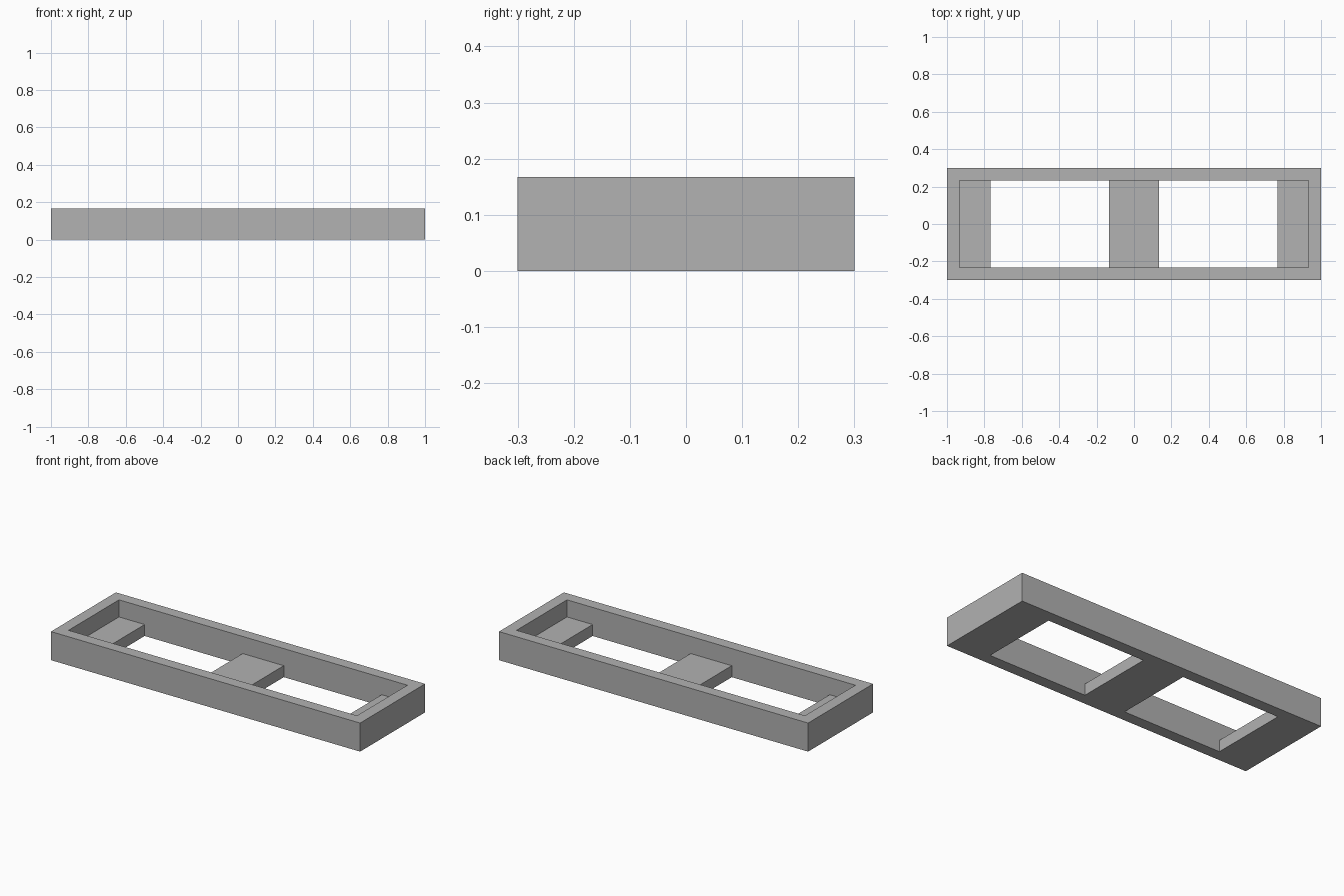
import bpy
import bmesh

cube = bpy.data.objects.get("Cube")
if cube:
    bpy.data.objects.remove(cube, do_unlink=True)

# One plain grey for the whole tray
grey = bpy.data.materials.new("plain grey")
grey.use_nodes = True
colour = (0.445, 0.445, 0.445, 1)
grey.diffuse_color = colour
grey.node_tree.nodes["Principled BSDF"].inputs["Base Color"].default_value = colour

# Grid lines of the frame: outer edge, rim, ledges and centre bridge
half = [0.133, 0.767, 0.933, 1.0]
xs = [-x for x in reversed(half)] + half
ys = [-0.3, -0.233, 0.233, 0.3]
zs = [0, 0.067, 0.167]
RIM_COLUMNS = (0, len(xs) - 2)
PLATE_COLUMNS = (1, 3, 5)


def solid(i, j, k):
    """True where the cell belongs to the rim, or to a low cross plate."""
    if not (0 <= i < len(xs) - 1 and 0 <= j < len(ys) - 1 and 0 <= k < len(zs) - 1):
        return False
    if i in RIM_COLUMNS or j != 1:
        return True
    return k == 0 and i in PLATE_COLUMNS


def add_side(bm, cell, axis, step):
    """Add the cell's face towards the given side of an axis."""
    u, v = (axis + 1) % 3, (axis + 2) % 3
    corners = []
    for du, dv in ((0, 0), (1, 0), (1, 1), (0, 1)):
        index = list(cell)
        index[axis] += step
        index[u] += du
        index[v] += dv
        corners.append(bm.verts.new((xs[index[0]], ys[index[1]], zs[index[2]])))
    bm.faces.new(corners if step else corners[::-1])


# Skin the solid cells, then merge the coplanar faces into clean panels
bm = bmesh.new()
for i in range(len(xs) - 1):
    for j in range(len(ys) - 1):
        for k in range(len(zs) - 1):
            if not solid(i, j, k):
                continue
            for axis in range(3):
                for step in (0, 1):
                    other = [i, j, k]
                    other[axis] += 1 if step else -1
                    if not solid(*other):
                        add_side(bm, (i, j, k), axis, step)
bmesh.ops.remove_doubles(bm, verts=bm.verts, dist=0.0001)
bmesh.ops.dissolve_limit(bm, angle_limit=0.01, verts=bm.verts, edges=bm.edges)
bmesh.ops.recalc_face_normals(bm, faces=bm.faces)

mesh = bpy.data.meshes.new("tray_frame")
bm.to_mesh(mesh)
bm.free()
mesh.materials.append(grey)
frame = bpy.data.objects.new("tray_frame", mesh)
bpy.context.collection.objects.link(frame)
